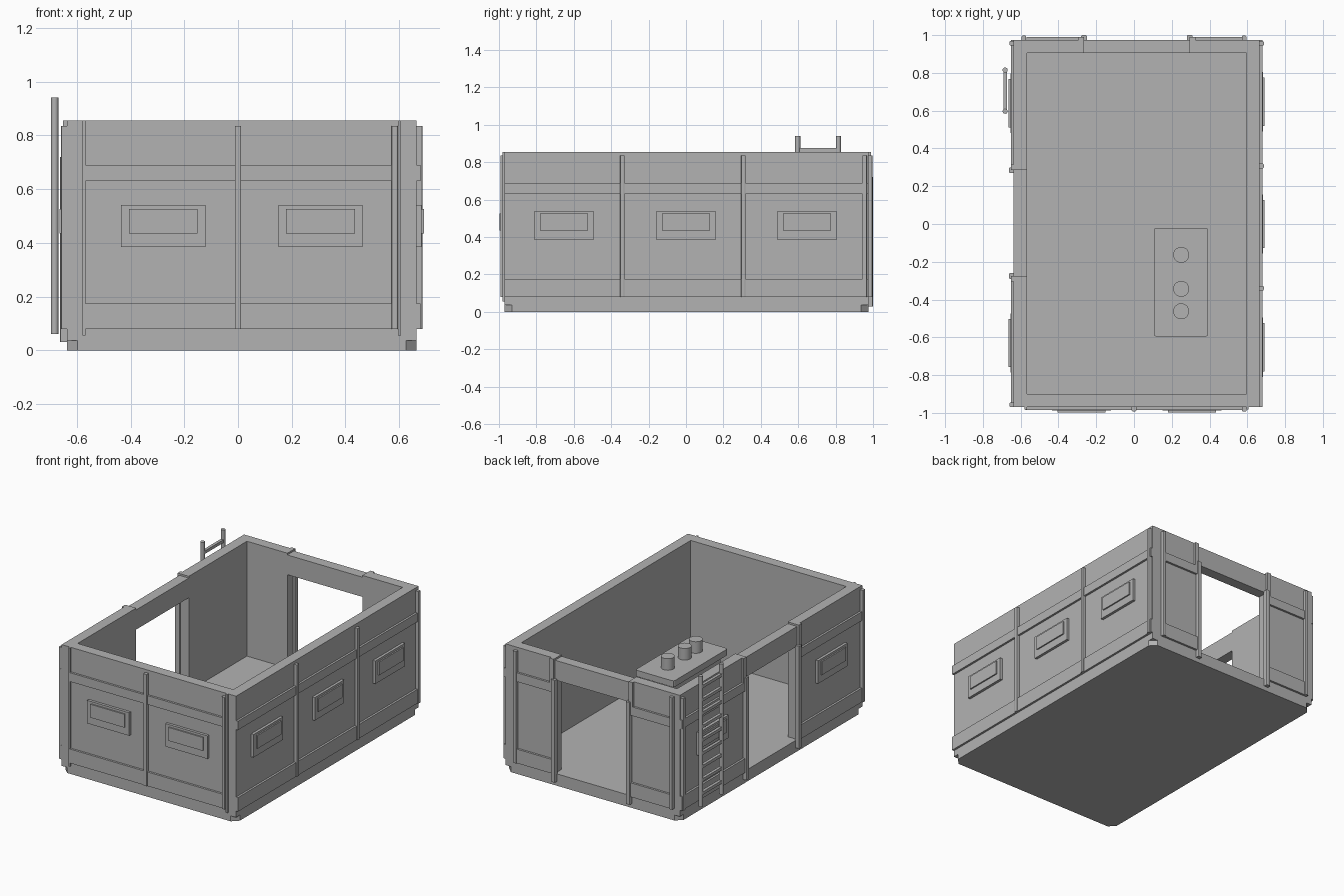
import bpy
import bmesh

cube = bpy.data.objects.get("Cube")
if cube:
    bpy.data.objects.remove(cube, do_unlink=True)

grey = bpy.data.materials.new("plain_grey")
grey.use_nodes = True
colour = (0.45, 0.45, 0.45, 1)
grey.diffuse_color = colour
grey.node_tree.nodes["Principled BSDF"].inputs["Base Color"].default_value = colour

# Outer faces of the hull, wall thickness and main heights
LEFT, RIGHT, FRONT, BACK = 0.665, -0.637, -0.97, 0.975
WALL, FLOOR, TOP = 0.07, 0.08, 0.855
HEADER, HEADER_TOP = 0.71, 0.843
BACK_DOOR = (-0.265, 0.295)
SIDE_DOOR = (-0.275, 0.285)


def finish(name, bm):
    bmesh.ops.recalc_face_normals(bm, faces=bm.faces)
    mesh = bpy.data.meshes.new(name)
    bm.to_mesh(mesh)
    bm.free()
    mesh.materials.append(grey)
    obj = bpy.data.objects.new(name, mesh)
    bpy.context.collection.objects.link(obj)
    return obj


def box(name, xs, ys, zs, bevel=0):
    bm = bmesh.new()
    bmesh.ops.create_cube(bm, size=1)
    for v in bm.verts:
        v.co = [sum(r) / 2 + c * (r[1] - r[0]) for r, c in zip((xs, ys, zs), v.co)]
    if bevel:
        edges = [e for e in bm.edges if abs(e.verts[0].co.z - e.verts[1].co.z) > 1e-4]
        bmesh.ops.bevel(bm, geom=edges, offset=bevel, segments=2, profile=0.5, affect='EDGES')
    return finish(name, bm)


def rod(name, x, y, zs, radius, sides=10):
    bm = bmesh.new()
    bmesh.ops.create_cone(bm, cap_ends=True, segments=sides, radius1=radius,
                          radius2=radius, depth=zs[1] - zs[0])
    bmesh.ops.translate(bm, verts=bm.verts, vec=(x, y, sum(zs) / 2))
    obj = finish(name, bm)
    for face in obj.data.polygons:
        face.use_smooth = abs(face.normal.z) < 0.5
    for edge in obj.data.edges:
        a, b = (obj.data.vertices[i].co.z for i in edge.vertices)
        edge.use_edge_sharp = abs(a - b) < 1e-4
    return obj


def fitting(name, side, span, zs, depth, bevel=0):
    """Box standing out from one hull side; span runs along that side."""
    if side == "front":
        return box(name, span, (FRONT - depth, FRONT + 0.01), zs, bevel)
    if side == "back":
        return box(name, span, (BACK - 0.01, BACK + depth), zs, bevel)
    if side == "left":
        return box(name, (LEFT - 0.01, LEFT + depth), span, zs, bevel)
    return box(name, (RIGHT - depth, RIGHT + 0.01), span, zs, bevel)


# Floor slab with clipped lower corners
bm = bmesh.new()
c, h = 0.04, 0.037
outline = [(LEFT - c, FRONT), (LEFT, FRONT + c), (LEFT, BACK - c), (LEFT - c, BACK),
           (RIGHT + c, BACK), (RIGHT, BACK - c), (RIGHT, FRONT + c), (RIGHT + c, FRONT)]
base = bm.faces.new([bm.verts.new((x, y, 0)) for x, y in outline])
extruded = bmesh.ops.extrude_face_region(bm, geom=[base], use_keep_orig=True)
bmesh.ops.translate(bm, vec=(0, 0, h),
                    verts=[v for v in extruded["geom"] if isinstance(v, bmesh.types.BMVert)])
finish("clipped_base", bm)
box("floor", (RIGHT, LEFT), (FRONT, BACK), (h, FLOOR))

# Walls and door headers
up = (FLOOR, TOP)
beam = (HEADER, HEADER_TOP)
right_depth = (RIGHT, RIGHT + WALL)
back_depth = (BACK - WALL, BACK)
box("front_wall", (RIGHT, LEFT), (FRONT, FRONT + WALL), up)
box("left_wall", (LEFT - WALL, LEFT), (FRONT + WALL, BACK), up)
box("right_wall_front", right_depth, (FRONT + WALL, SIDE_DOOR[0]), up)
box("right_wall_back", right_depth, (SIDE_DOOR[1], BACK), up)
box("side_door_header", right_depth, SIDE_DOOR, beam)
box("back_wall_right", (RIGHT + WALL, BACK_DOOR[0]), back_depth, up)
box("back_wall_left", (BACK_DOOR[1], LEFT - WALL), back_depth, up)
box("back_door_header", BACK_DOOR, back_depth, beam)

# Horizontal bands along every wall section
sections = [("front", (-0.575, 0.59)), ("left", (FRONT, BACK)),
            ("right", (FRONT, SIDE_DOOR[0])), ("right", (SIDE_DOOR[1], BACK)),
            ("back", (-0.57, BACK_DOOR[0])), ("back", (BACK_DOOR[1], 0.59))]
for side, span in sections:
    for part, zs in (("lower", (FLOOR, 0.175)), ("upper", (0.63, 0.69))):
        fitting(f"{side}_{part}_band", side, span, zs, 0.014)

# Vertical ribs
ribs = {"front": (0, 0.583), "left": (-0.34, 0.307, 0.955),
        "right": (-0.957, 0.957), "back": (-0.583, 0.583)}
for side, places in ribs.items():
    for p in places:
        fitting(f"{side}_rib", side, (p - 0.012, p + 0.012), (FLOOR, 0.835), 0.022, 0.005)
for x in (-0.573, 0.601):
    fitting("front_corner_trim", "front", (x - 0.006, x + 0.006), (0.055, TOP), 0.012)

# Rounded posts and top blocks beside the doorways
for x, out in ((BACK_DOOR[0], -1), (BACK_DOOR[1], 1)):
    fitting("back_door_post", "back", (x - 0.015, x + 0.015), (0.03, 0.72), 0.025, 0.006)
    fitting("back_door_cap", "back", sorted((x, x + out * 0.03)), (0.69, TOP), 0.014)
for y, out in ((SIDE_DOOR[0], -1), (SIDE_DOOR[1], 1)):
    fitting("side_door_post", "right", (y - 0.015, y + 0.015), (0.03, 0.72), 0.025, 0.006)
    fitting("side_door_cap", "right", sorted((y, y + out * 0.03)), (0.69, TOP), 0.014)

# Shutter plates, each with a raised slot cover
shutters = {"front": (-0.278, 0.307), "left": (-0.652, 0, 0.647), "right": (-0.63, 0.64)}
for side, places in shutters.items():
    for p in places:
        fitting(f"{side}_shutter", side, (p - 0.157, p + 0.157), (0.385, 0.54), 0.018)
        fitting(f"{side}_shutter_slot", side, (p - 0.128, p + 0.128), (0.435, 0.525), 0.027)

# Ladder on the right wall
for y in (0.597, 0.815):
    rod("ladder_rail", -0.682, y, (0.06, 0.94), 0.014)
for i in range(9):
    z = 0.865 - i * 0.09
    box("ladder_rung", (-0.692, -0.672), (0.597, 0.815), (z - 0.01, z + 0.01))

# Console table with three knobs
box("console_base", (0.14, 0.365), (-0.57, -0.05), (FLOOR, 0.335))
box("console_top", (0.105, 0.393), (-0.597, -0.02), (0.33, 0.372), 0.015)
for y in (-0.163, -0.343, -0.462):
    rod("console_knob", 0.25, y, (0.37, 0.45), 0.042, 20)
